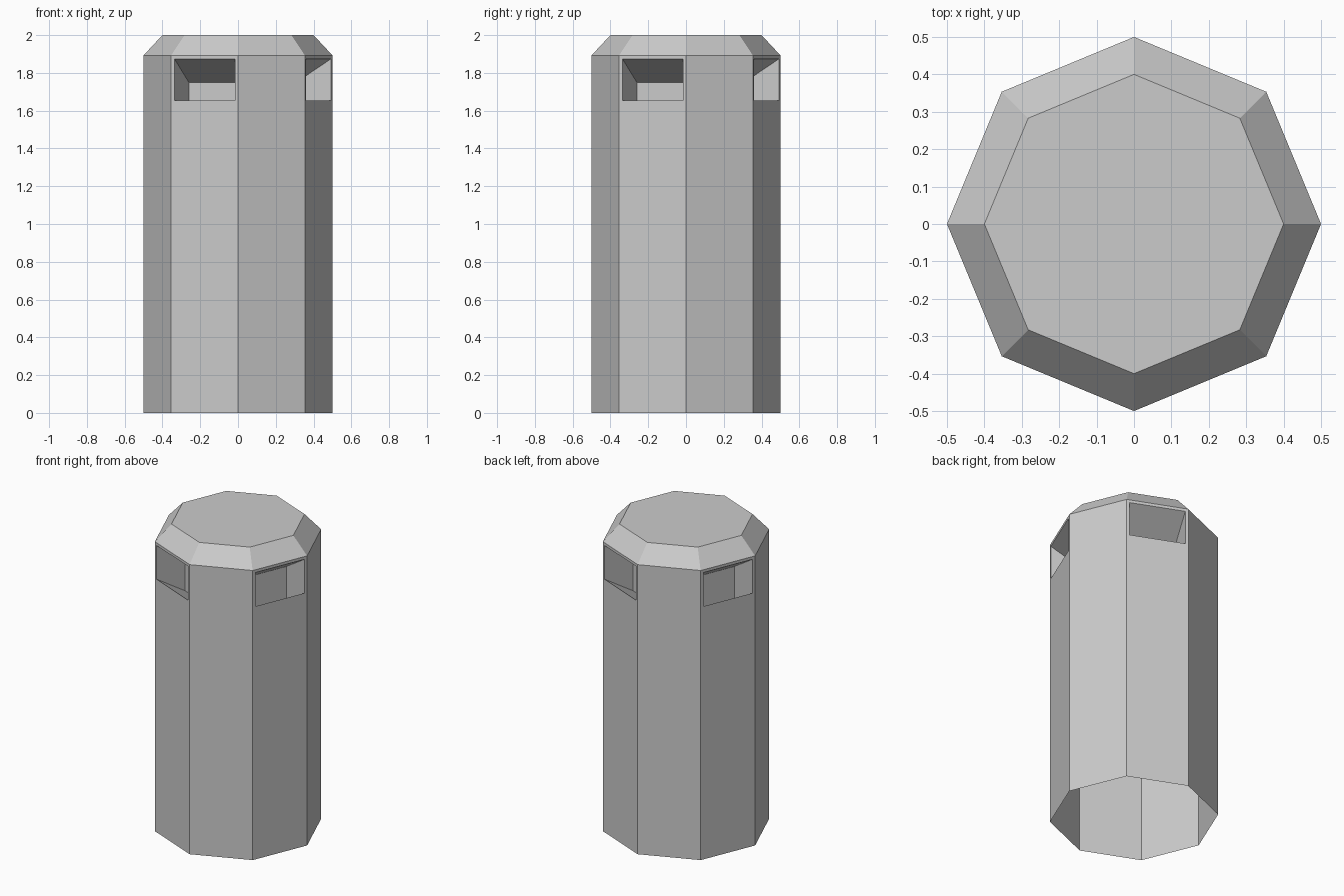
import bpy, bmesh
from math import cos, sin, pi
from mathutils import Vector

if "Cube" in bpy.data.objects:
    bpy.data.objects.remove(bpy.data.objects["Cube"])

SIDES = 8
RIM_Z = 1.893


def ring(bm, radius, z):
    return [bm.verts.new((radius * cos(2 * pi * i / SIDES),
                          radius * sin(2 * pi * i / SIDES), z))
            for i in range(SIDES)]


def bridge(bm, low, high):
    return [bm.faces.new((low[i], low[(i + 1) % SIDES],
                          high[(i + 1) % SIDES], high[i]))
            for i in range(SIDES)]


def finish(bm, name):
    mesh = bpy.data.meshes.new(name)
    bm.to_mesh(mesh)
    bm.free()
    obj = bpy.data.objects.new(name, mesh)
    bpy.context.collection.objects.link(obj)
    return obj


# Octagonal shell, open at the bottom
bm = bmesh.new()
walls = bridge(bm, ring(bm, 0.5, 0), ring(bm, 0.5, RIM_Z))

# Slots in every other wall: pockets that slope inward and down
for face in walls[1::2]:
    face.normal_update()
    inward = -face.normal.copy()
    bmesh.ops.inset_individual(bm, faces=[face], thickness=0.026)
    for v in face.verts:
        if v.co.z < 1:
            v.co.z = 1.654
    back = bmesh.ops.extrude_discrete_faces(bm, faces=[face])["faces"][0]
    bmesh.ops.translate(bm, verts=list(back.verts),
                        vec=inward * 0.2 + Vector((0, 0, -0.125)))
finish(bm, "bin_body")

# Chamfered flat cap
bm = bmesh.new()
top = ring(bm, 0.4, 2.0)
bridge(bm, ring(bm, 0.5, RIM_Z), top)
bm.faces.new(top)
finish(bm, "bin_cap")
